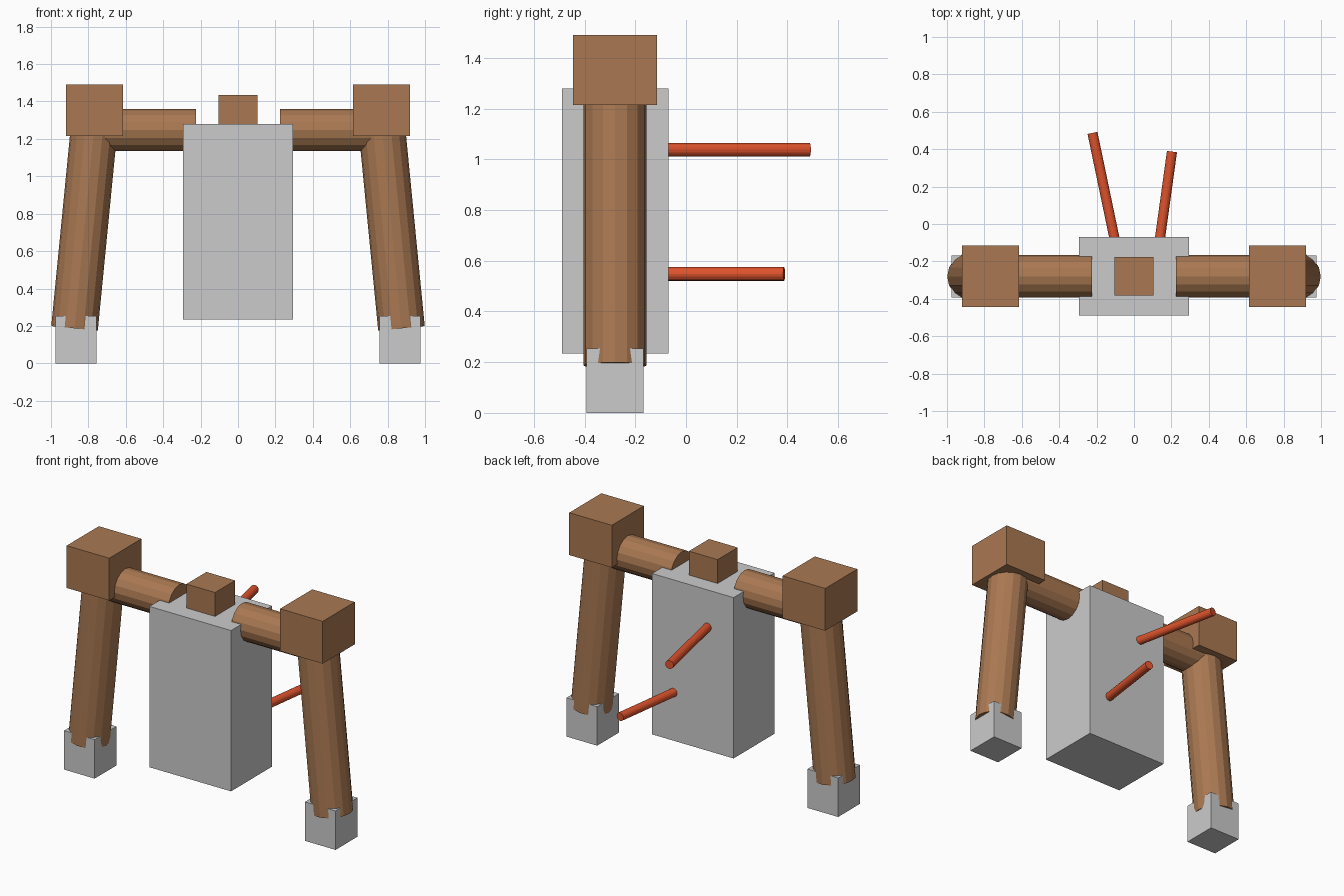
import bpy
from mathutils import Vector

if "Cube" in bpy.data.objects:
    bpy.data.objects.remove(bpy.data.objects["Cube"])


def material(name, rgb):
    m = bpy.data.materials.new(name)
    m.diffuse_color = (*rgb, 1)
    m.use_nodes = True
    m.node_tree.nodes["Principled BSDF"].inputs["Base Color"].default_value = m.diffuse_color
    return m


wood = material("wood", (0.40, 0.19, 0.085))
red = material("red_orange", (0.72, 0.085, 0.025))


def box(name, lo, hi, mat=None):
    lo, hi = Vector(lo), Vector(hi)
    bpy.ops.mesh.primitive_cube_add(size=1, location=(lo + hi) / 2)
    ob = bpy.context.object
    ob.name = name
    ob.scale = hi - lo
    if mat:
        ob.data.materials.append(mat)
    return ob


def rod(name, a, b, radius, mat, sides=16):
    a, b = Vector(a), Vector(b)
    bpy.ops.mesh.primitive_cylinder_add(
        vertices=sides, radius=radius, depth=(b - a).length, location=(a + b) / 2)
    ob = bpy.context.object
    ob.name = name
    ob.rotation_euler = (b - a).to_track_quat('Z', 'Y').to_euler()
    ob.data.materials.append(mat)
    return ob


Y = -0.28  # centre plane of the body

# Torso and head
box("torso", (-0.293, -0.49, 0.235), (0.293, -0.07, 1.28))
box("head", (-0.103, Y - 0.103, 1.23), (0.103, Y + 0.103, 1.435), wood)

# Arms, shoulders and hands on both sides
for side, s in (("left", -1), ("right", 1)):
    rod(f"{side}_shoulder_bar", (s * 0.225, Y, 1.247), (s * 0.75, Y, 1.247), 0.113, wood)
    box(f"{side}_shoulder_block", (s * 0.767 - 0.153, Y - 0.165, 1.215),
        (s * 0.767 + 0.153, Y + 0.165, 1.49), wood)
    rod(f"{side}_arm", (s * 0.874, Y, 0.187), (s * 0.767, Y, 1.28), 0.125, wood)
    box(f"{side}_hand", (s * 0.866 - 0.11, Y - 0.112, 0), (s * 0.866 + 0.11, Y + 0.112, 0.253))

# Two rods sticking out of the back
rod("upper_back_rod", (-0.085, -0.17, 1.038), (-0.222, 0.487, 1.038), 0.027, red)
rod("lower_back_rod", (0.126, -0.17, 0.548), (0.203, 0.387, 0.548), 0.027, red)
